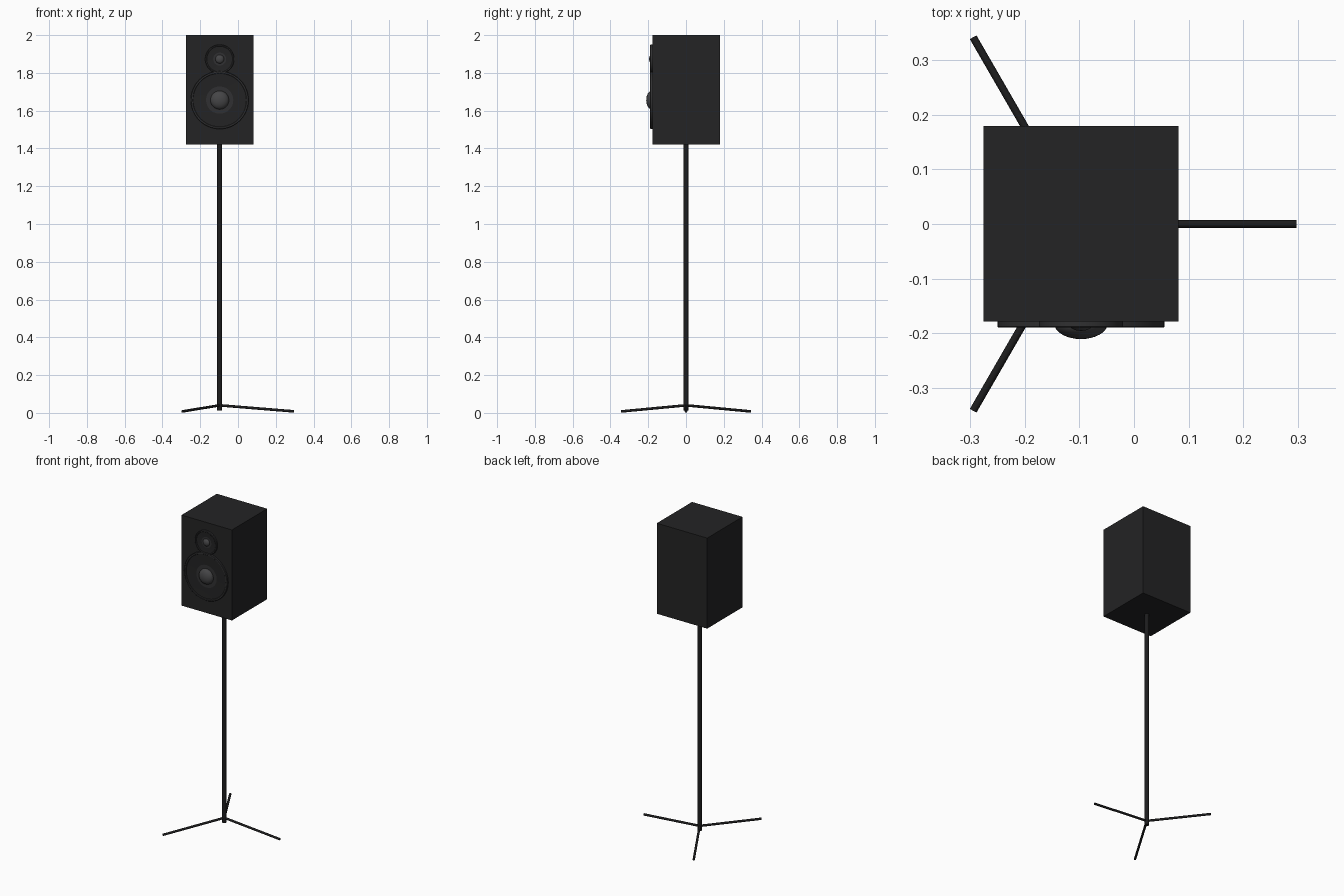
import bpy, math
from mathutils import Vector

if "Cube" in bpy.data.objects:
    bpy.data.objects.remove(bpy.data.objects["Cube"])

CX = -0.097          # axis of the stand and cabinet
FRONT = -0.1775      # front face of the cabinet


def paint(name, v):
    m = bpy.data.materials.new(name)
    m.diffuse_color = (v, v, v * 1.05, 1)
    m.use_nodes = True
    m.node_tree.nodes["Principled BSDF"].inputs["Base Color"].default_value = m.diffuse_color
    return m


BLACK = paint("black", 0.017)
METAL = paint("dark_metal", 0.012)
RIM = paint("rim_grey", 0.03)
DOME = paint("dome_grey", 0.06)


def finish(name, mat, smooth=True):
    ob = bpy.context.object
    ob.name = name
    ob.data.materials.append(mat)
    if smooth:
        bpy.ops.object.shade_smooth_by_angle(angle=math.radians(35))
    return ob


def rod(name, a, b, r):
    a, b = Vector(a), Vector(b)
    d = b - a
    bpy.ops.mesh.primitive_cylinder_add(vertices=16, radius=r, depth=d.length,
                                        location=(a + b) / 2,
                                        rotation=d.to_track_quat('Z', 'Y').to_euler())
    return finish(name, METAL)


def lathe(name, profile, z, mat, n=48):
    """Spin (radius, distance in front of cabinet) points about the y direction."""
    verts = [(CX + r * math.cos(2 * math.pi * i / n), FRONT - h,
              z + r * math.sin(2 * math.pi * i / n))
             for r, h in profile for i in range(n)]
    faces = [(k * n + i, k * n + (i + 1) % n, (k + 1) * n + (i + 1) % n, (k + 1) * n + i)
             for k in range(len(profile) - 1) for i in range(n)]
    faces.append([(len(profile) - 1) * n + i for i in range(n)])
    me = bpy.data.meshes.new(name)
    me.from_pydata(verts, [], faces)
    ob = bpy.data.objects.new(name, me)
    bpy.context.collection.objects.link(ob)
    bpy.ops.object.select_all(action='DESELECT')
    ob.select_set(True)
    bpy.context.view_layer.objects.active = ob
    return finish(name, mat)


def driver(name, z, r, rim, dome_r, dome_h):
    # raised rim around a shallow cone
    lathe(name + "_rim", [(r, -0.003), (r, 0.010), (r - 0.002, 0.012),
                          (r - rim + 0.002, 0.012), (r - rim, 0.010), (r - rim, 0.003)],
          z, RIM)
    lathe(name + "_cone", [(r - rim, 0.006), (dome_r, 0.002)], z, BLACK)
    # central dust cap
    bpy.ops.mesh.primitive_uv_sphere_add(segments=32, ring_count=16, radius=1,
                                         location=(CX, FRONT - 0.004, z))
    bpy.context.object.scale = (dome_r, dome_h, dome_r)
    finish(name + "_dome", DOME)


# cabinet
bpy.ops.mesh.primitive_cube_add(size=1, location=(CX, 0.0005, 1.71))
bpy.context.object.scale = (0.357, 0.357, 0.58)
finish("cabinet", BLACK, smooth=False)

# drivers
driver("woofer", 1.656, 0.153, 0.012, 0.049, 0.029)
driver("tweeter", 1.873, 0.077, 0.009, 0.023, 0.014)

# stand
rod("pole", (CX, 0, 0.012), (CX, 0, 1.43), 0.0135)
for i in range(3):
    a = i * 2 * math.pi / 3
    rod("leg_%d" % (i + 1), (CX, 0, 0.040),
        (CX + 0.394 * math.cos(a), 0.394 * math.sin(a), 0.008), 0.007)
